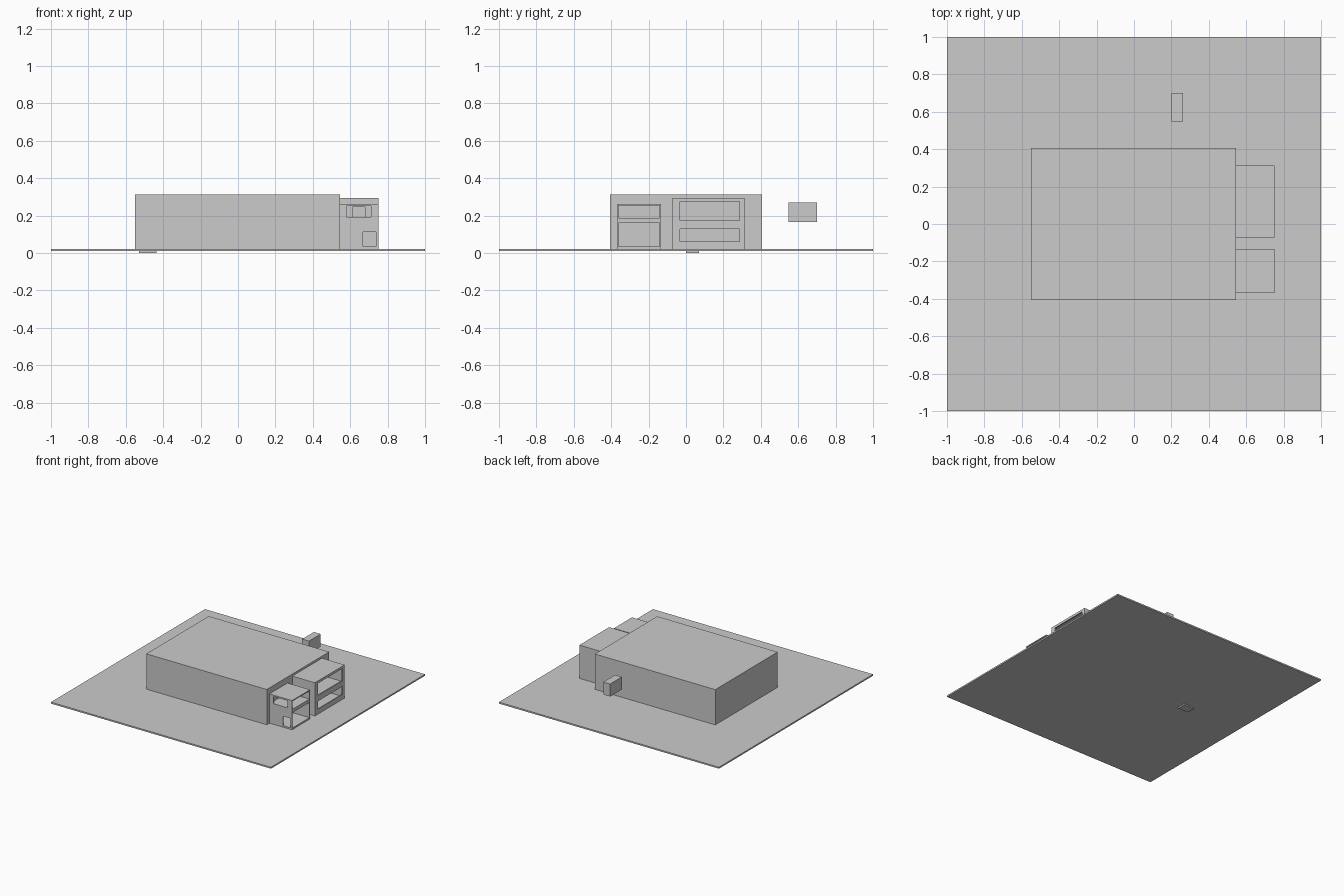
import bpy
import bmesh

default = bpy.data.objects.get("Cube")
if default:
    bpy.data.objects.remove(default, do_unlink=True)

grey = bpy.data.materials.new("plain_grey")
grey.use_nodes = True
colour = (0.6, 0.6, 0.6, 1)
grey.diffuse_color = colour
grey.node_tree.nodes["Principled BSDF"].inputs["Base Color"].default_value = colour


def box(name, x, y, z):
    """Box spanning the given (min, max) ranges."""
    bm = bmesh.new()
    bmesh.ops.create_cube(bm, size=1)
    for v in bm.verts:
        v.co = [r[0] if c < 0 else r[1] for c, r in zip(v.co, (x, y, z))]
    mesh = bpy.data.meshes.new(name)
    bm.to_mesh(mesh)
    bm.free()
    mesh.materials.append(grey)
    obj = bpy.data.objects.new(name, mesh)
    bpy.context.collection.objects.link(obj)
    return obj


def carve(obj, cuts):
    """Cut boxes out of an object and bake the result."""
    cutters = [box("cutter", *c) for c in cuts]
    for cutter in cutters:
        cutter.hide_render = True
        mod = obj.modifiers.new("cut", "BOOLEAN")
        mod.operation = "DIFFERENCE"
        mod.solver = "EXACT"
        mod.object = cutter
    graph = bpy.context.evaluated_depsgraph_get()
    mesh = bpy.data.meshes.new_from_object(obj.evaluated_get(graph))
    obj.modifiers.clear()
    obj.data = mesh
    for cutter in cutters:
        bpy.data.objects.remove(cutter, do_unlink=True)


# Ground slab, the small pad under it, and the main hall
box("ground_slab", (-1, 1), (-1, 1), (0.01, 0.022))
box("pad_below_ground", (-0.53, -0.435), (0, 0.07), (0, 0.015))
box("main_hall", (-0.55, 0.545), (-0.405, 0.405), (0.022, 0.312))

# Small annex: two open storeys, a side window and a side door
annex = box("small_annex", (0.545, 0.75), (-0.37, -0.135), (0.022, 0.262))
inner_x, inner_y = (0.552, 0.8), (-0.362, -0.143)
carve(annex, [
    (inner_x, inner_y, (0.035, 0.16)),
    (inner_x, inner_y, (0.188, 0.254)),
    ((0.58, 0.71), (-0.4, -0.35), (0.192, 0.25)),
    ((0.668, 0.738), (-0.4, -0.35), (0.035, 0.112)),
    ((0.613, 0.68), (-0.15, -0.1), (0.192, 0.245)),
])
# Inner doors on the hall wall
box("upper_inner_door", (0.55, 0.555), (-0.36, -0.303), (0.188, 0.245))
box("lower_inner_door", (0.55, 0.555), (-0.207, -0.15), (0.035, 0.122))

# Large annex: two hollow storeys behind long windows
large = box("large_annex", (0.545, 0.75), (-0.073, 0.313), (0.022, 0.295))
cuts = []
for room, window in (((0.035, 0.142), (0.062, 0.128)),
                     ((0.158, 0.285), (0.175, 0.275))):
    cuts.append(((0.555, 0.74), (-0.063, 0.303), room))
    cuts.append(((0.72, 0.8), (-0.033, 0.285), window))
carve(large, cuts)

# Detached floating box behind the hall
box("floating_box", (0.2, 0.262), (0.547, 0.7), (0.167, 0.27))
